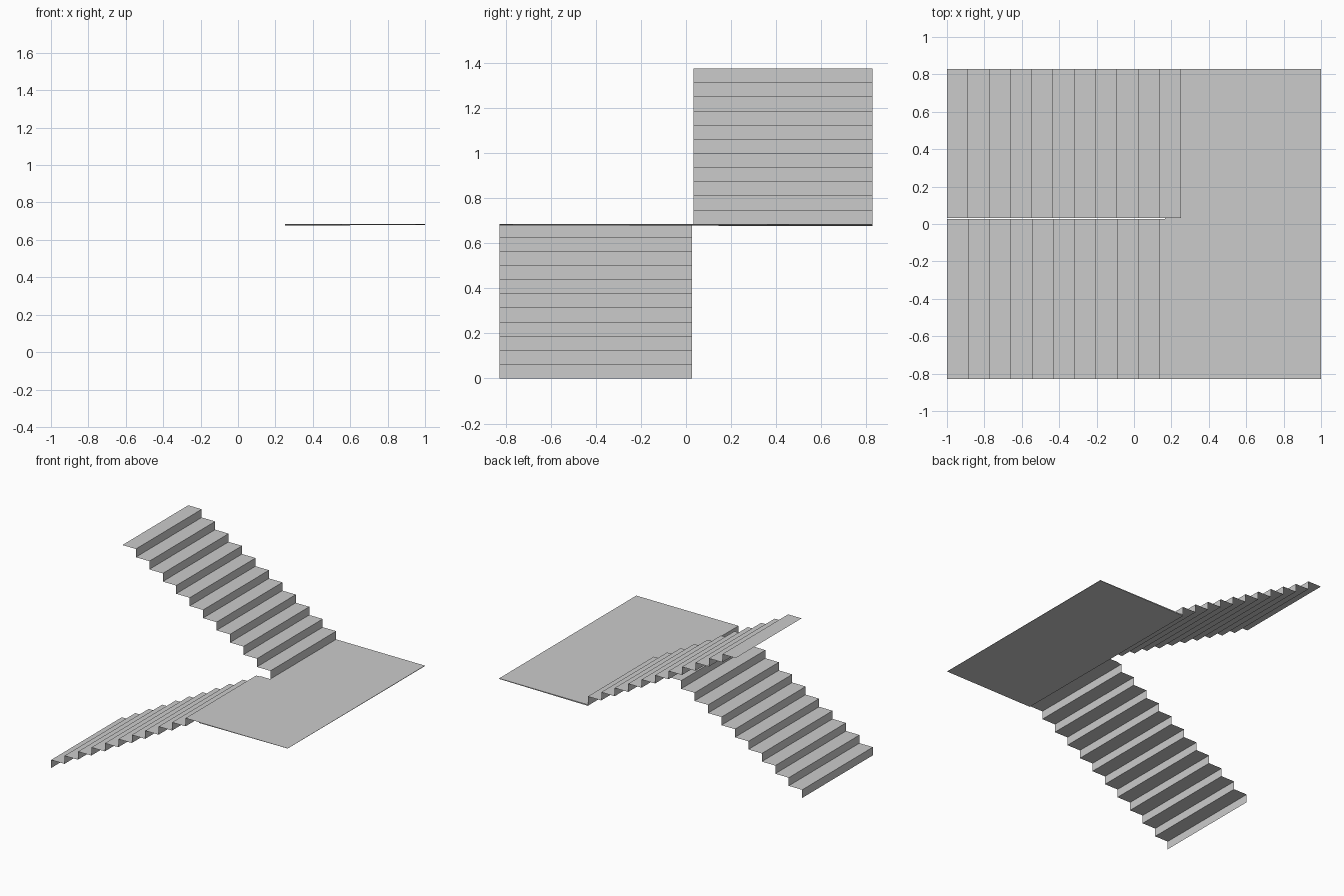
import bpy
import bmesh

if "Cube" in bpy.data.objects:
    bpy.data.objects.remove(bpy.data.objects["Cube"])

STEPS = 11
RUN = 1.25 / STEPS      # tread depth
MID = 0.685             # landing height
TOP = 1.375             # top of the upper flight


def make_object(name, bm):
    mesh = bpy.data.meshes.new(name)
    bmesh.ops.recalc_face_normals(bm, faces=bm.faces)
    bm.to_mesh(mesh)
    bm.free()
    obj = bpy.data.objects.new(name, mesh)
    bpy.context.collection.objects.link(obj)
    return obj


def flight(name, x0, z0, z1, direction, y0, y1):
    """Thin folded sheet of risers and treads, swept across y."""
    rise = (z1 - z0) / STEPS
    profile = [(x0, z0)]
    for i in range(STEPS):
        x = x0 + direction * RUN * i
        z = z0 + rise * (i + 1)
        profile += [(x, z), (x + direction * RUN, z)]
    bm = bmesh.new()
    rows = [[bm.verts.new((x, y, z)) for y in (y0, y1)] for x, z in profile]
    for a, b in zip(rows, rows[1:]):
        bm.faces.new((a[0], a[1], b[1], b[0]))
    return make_object(name, bm)


# Lower flight climbs towards +x, upper flight turns back towards -x
flight("lower_flight", -1.0, 0.0, MID, 1, -0.828, 0.026)
flight("upper_flight", 0.25, MID, TOP, -1, 0.033, 0.828)

# Landing: very thin slab whose underside tapers towards the outer edge
corners = [(0.25, -0.828, 0.006), (1.0, -0.828, 0.001),
           (1.0, 0.828, 0.004), (0.25, 0.828, 0.009)]
bm = bmesh.new()
upper = [bm.verts.new((x, y, MID)) for x, y, t in corners]
lower = [bm.verts.new((x, y, MID - t)) for x, y, t in corners]
bm.faces.new(upper)
bm.faces.new(lower[::-1])
for i in range(4):
    j = (i + 1) % 4
    bm.faces.new((upper[i], lower[i], lower[j], upper[j]))
make_object("landing", bm)

# Narrow filler closing the end of the slot between the flights
bm = bmesh.new()
bm.faces.new([bm.verts.new((x, y, MID)) for x, y in
              ((0.165, 0.026), (0.25, 0.026), (0.25, 0.033), (0.165, 0.033))])
make_object("slot_filler", bm)
